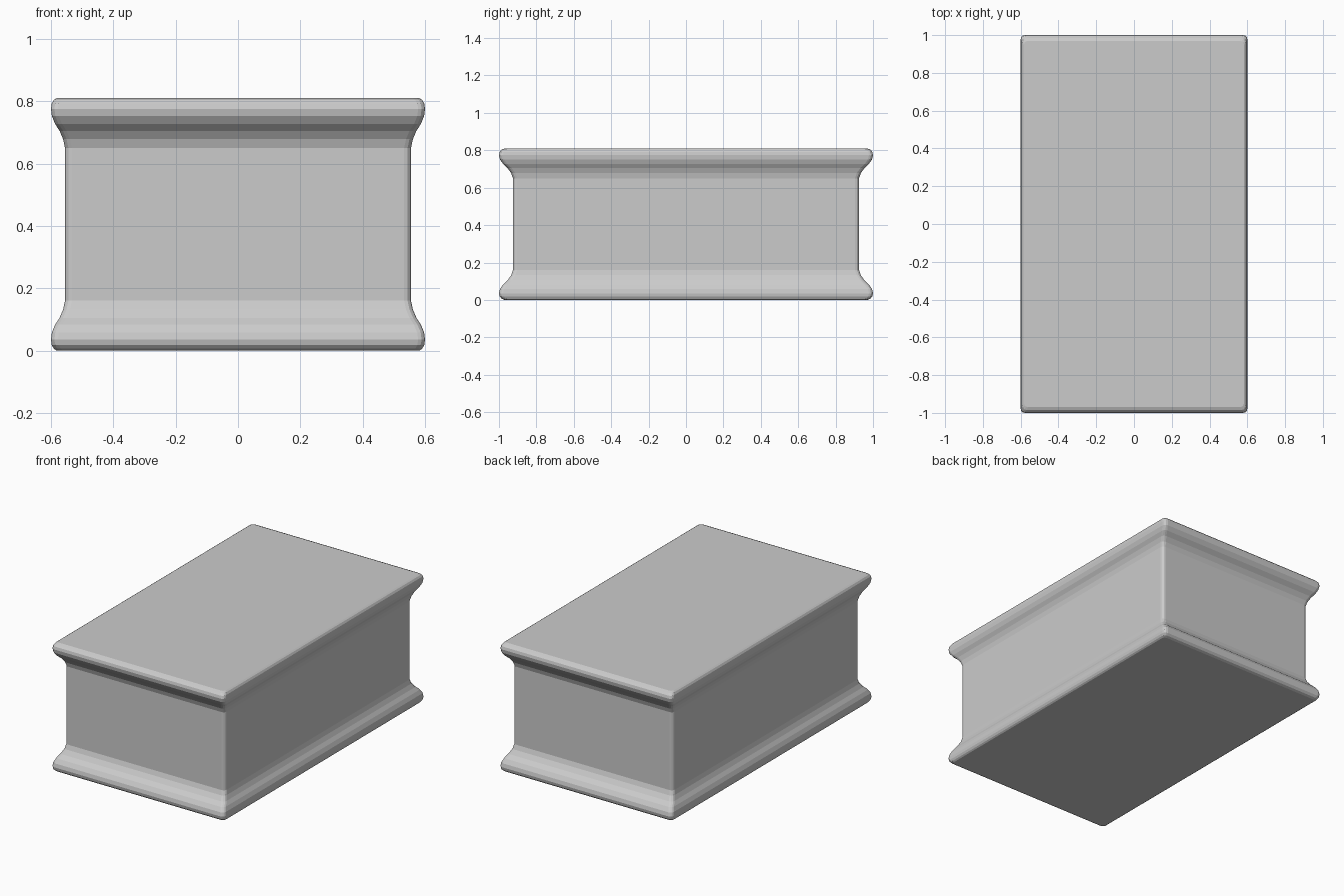
import bpy, bmesh
from math import sin, cos, pi

if "Cube" in bpy.data.objects:
    bpy.data.objects.remove(bpy.data.objects["Cube"])

HX, HY, H = 0.6, 1.0, 0.81

# Moulding profile of the lower half: (scale of the footprint, height)
lower = [(0.97, 0.0), (0.985, 0.006), (0.996, 0.018), (1.0, 0.035), (0.995, 0.058),
         (0.978, 0.083), (0.954, 0.105), (0.935, 0.132), (0.925, 0.16)]
profile = lower + [(s, H - z) for s, z in reversed(lower)]


def ring(bm, s, z, r=0.022, seg=3):
    """Rounded rectangle loop of vertices at height z."""
    verts = []
    for k, (sx, sy) in enumerate([(1, 1), (-1, 1), (-1, -1), (1, -1)]):
        cx, cy = sx * (HX * s - r), sy * (HY * s - r)
        for i in range(seg + 1):
            a = (k + i / seg) * pi / 2
            verts.append(bm.verts.new((cx + r * cos(a), cy + r * sin(a), z)))
    return verts


# Block lofted through the profile rings, capped top and bottom
bm = bmesh.new()
rings = [ring(bm, s, z) for s, z in profile]
for a, b in zip(rings, rings[1:]):
    n = len(a)
    for i in range(n):
        j = (i + 1) % n
        bm.faces.new((a[i], a[j], b[j], b[i]))
bm.faces.new(list(reversed(rings[0])))
bm.faces.new(rings[-1])
bmesh.ops.recalc_face_normals(bm, faces=bm.faces)

mesh = bpy.data.meshes.new("moulded_block")
bm.to_mesh(mesh)
bm.free()
block = bpy.data.objects.new("moulded_block", mesh)
bpy.context.collection.objects.link(block)
